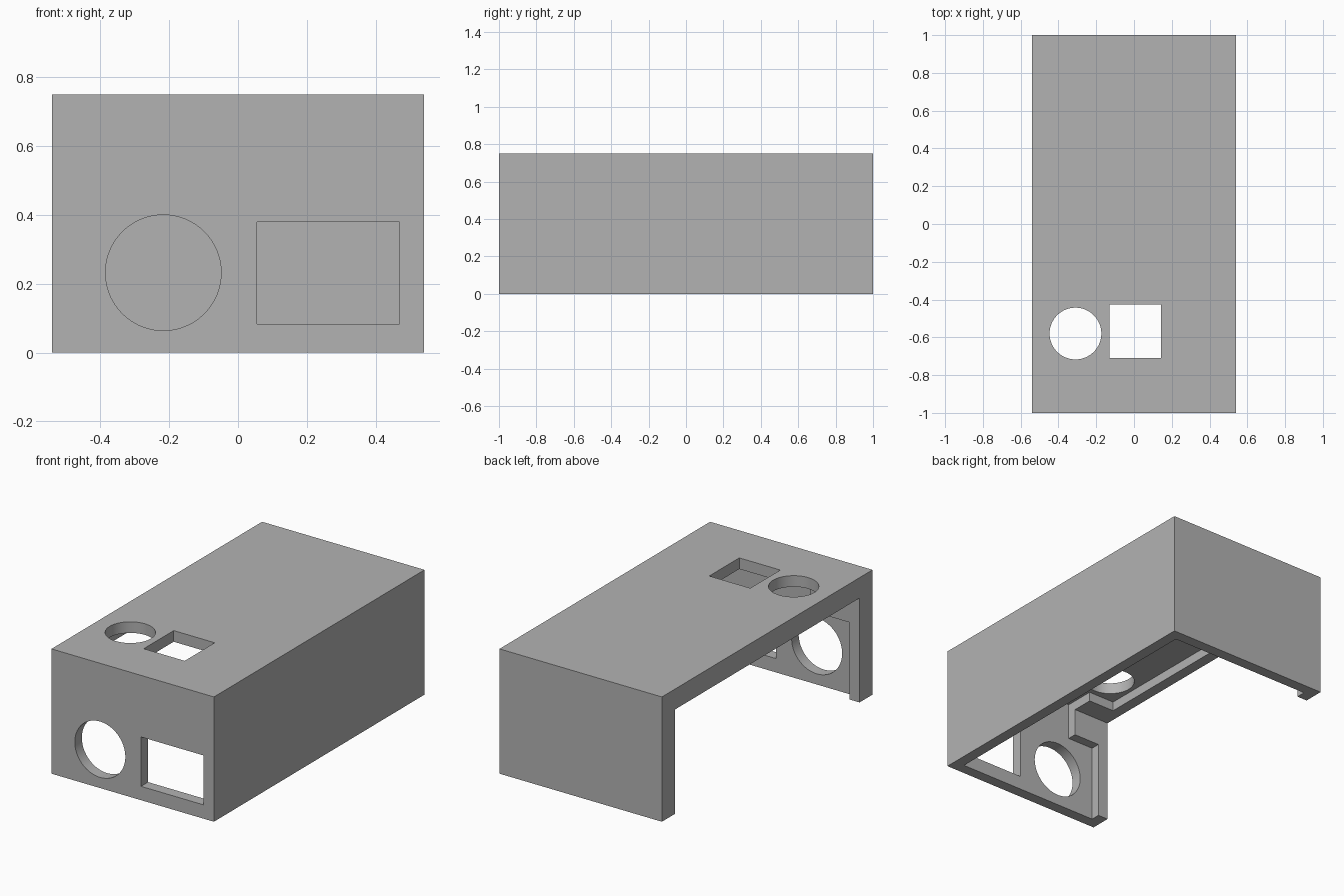
import bpy
import math

if "Cube" in bpy.data.objects:
    bpy.data.objects.remove(bpy.data.objects["Cube"], do_unlink=True)

# Overall size, wall thickness and depth of the rim round the open side
W, L, H = 0.54, 1.0, 0.75
WALL, RIM = 0.067, 0.123


def box(name, x, y, z):
    """Box from (min, max) ranges on each axis."""
    centre = [(a + b) / 2 for a, b in (x, y, z)]
    bpy.ops.mesh.primitive_cube_add(size=1, location=centre)
    ob = bpy.context.object
    ob.name = name
    ob.scale = [b - a for a, b in (x, y, z)]
    bpy.ops.object.transform_apply(location=True, rotation=True, scale=True)
    return ob


def cylinder(name, radius, centre, tilt=0):
    bpy.ops.mesh.primitive_cylinder_add(vertices=96, radius=radius, depth=0.3,
                                        location=centre, rotation=(tilt, 0, 0))
    ob = bpy.context.object
    ob.name = name
    bpy.ops.object.transform_apply(location=True, rotation=True, scale=True)
    return ob


def combine(target, tool, operation):
    """Apply a boolean and discard the tool."""
    tool.hide_render = True
    bpy.context.view_layer.objects.active = target
    mod = target.modifiers.new("cut", 'BOOLEAN')
    mod.operation, mod.solver, mod.object = operation, 'EXACT', tool
    bpy.ops.object.modifier_apply(modifier=mod.name)
    bpy.data.objects.remove(tool, do_unlink=True)


# Hollow shell, open underneath
shell = box("housing_shell", (-W, W), (-L, L), (0, H))
cavity = box("cavity", (-W + WALL, W - WALL), (-L + WALL, L - WALL), (-0.1, H - WALL))
combine(shell, cavity, 'DIFFERENCE')

# Corner pads behind the rim, one at each end
for s in (-1, 1):
    ends = sorted((s * 0.748, s * 0.97))
    combine(shell, box("corner_pad", (-0.5, -0.30), ends, (0.463, 0.72)), 'UNION')

# Open side, leaving a rim
opening = box("side_opening", (-1, 0), (-L + RIM, L - RIM), (-0.1, H - RIM))
combine(shell, opening, 'DIFFERENCE')

# Front and top holes
for tool in (
    cylinder("front_round_hole", 0.168, (-0.217, -L, 0.232), math.pi / 2),
    box("front_window", (0.055, 0.47), (-1.1, -0.85), (0.083, 0.38)),
    cylinder("top_round_hole", 0.137, (-0.31, -0.58, H)),
    box("top_window", (-0.13, 0.143), (-0.71, -0.425), (0.6, 0.9)),
):
    combine(shell, tool, 'DIFFERENCE')

# Plain grey finish
grey = bpy.data.materials.new("plain_grey")
grey.use_nodes = True
colour = (0.45, 0.45, 0.45, 1)
grey.diffuse_color = colour
grey.node_tree.nodes["Principled BSDF"].inputs["Base Color"].default_value = colour
shell.data.materials.clear()
shell.data.materials.append(grey)

bpy.ops.object.select_all(action='DESELECT')
shell.select_set(True)
bpy.context.view_layer.objects.active = shell
bpy.ops.object.shade_smooth_by_angle(angle=math.radians(30))
